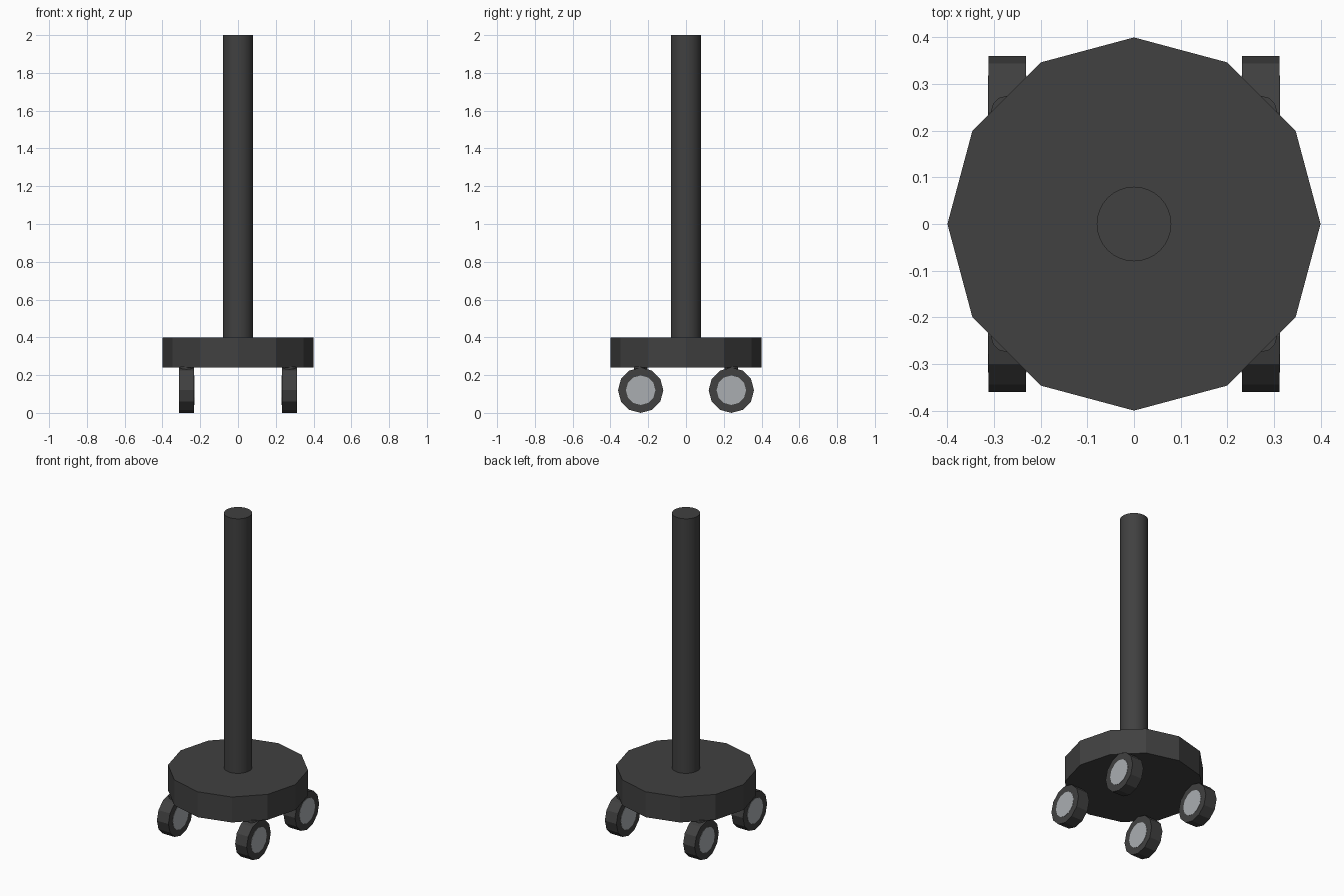
import bpy, math

if "Cube" in bpy.data.objects:
    bpy.data.objects.remove(bpy.data.objects["Cube"])


def material(name, rgb):
    m = bpy.data.materials.new(name)
    m.diffuse_color = (*rgb, 1)
    m.use_nodes = True
    m.node_tree.nodes["Principled BSDF"].inputs["Base Color"].default_value = m.diffuse_color
    return m


dark = material("dark grey", (0.052, 0.052, 0.052))
silver = material("light grey", (0.40, 0.42, 0.44))


def cylinder(name, sides, radius, depth, loc, mat, axis="Z", turn=0.0):
    """Cylinder along Z or X, centred on loc; turn rotates it about its own axis."""
    bpy.ops.mesh.primitive_cylinder_add(vertices=sides, radius=radius, depth=depth)
    ob = bpy.context.object
    ob.name = name
    if axis == "X":
        ob.rotation_euler = (0, math.pi / 2, 0)
    bpy.ops.object.transform_apply(location=False, rotation=True, scale=False)
    ob.location = loc
    ob.data.materials.append(mat)
    return ob


# Twelve-sided base plate
cylinder("base", 12, 0.40, 0.16, (0, 0, 0.32), dark)

# Round upright pole
cylinder("pole", 32, 0.08, 1.60, (0, 0, 1.20), dark)
bpy.ops.object.shade_smooth_by_angle(angle=math.radians(30))

# Four casters: stem, wheel and a thin hub disc showing on both sides
for sx, side in ((-1, "left"), (1, "right")):
    for sy, end in ((-1, "front"), (1, "back")):
        x, y = sx * 0.272, sy * 0.24
        tag = f"{end}_{side}"
        cylinder("stem_" + tag, 12, 0.035, 0.07, (x, y, 0.21), dark)
        cylinder("wheel_" + tag, 12, 0.12, 0.08, (x, y, 0.12), dark, "X")
        cylinder("hub_" + tag, 12, 0.078, 0.083, (x, y, 0.12), silver, "X")
